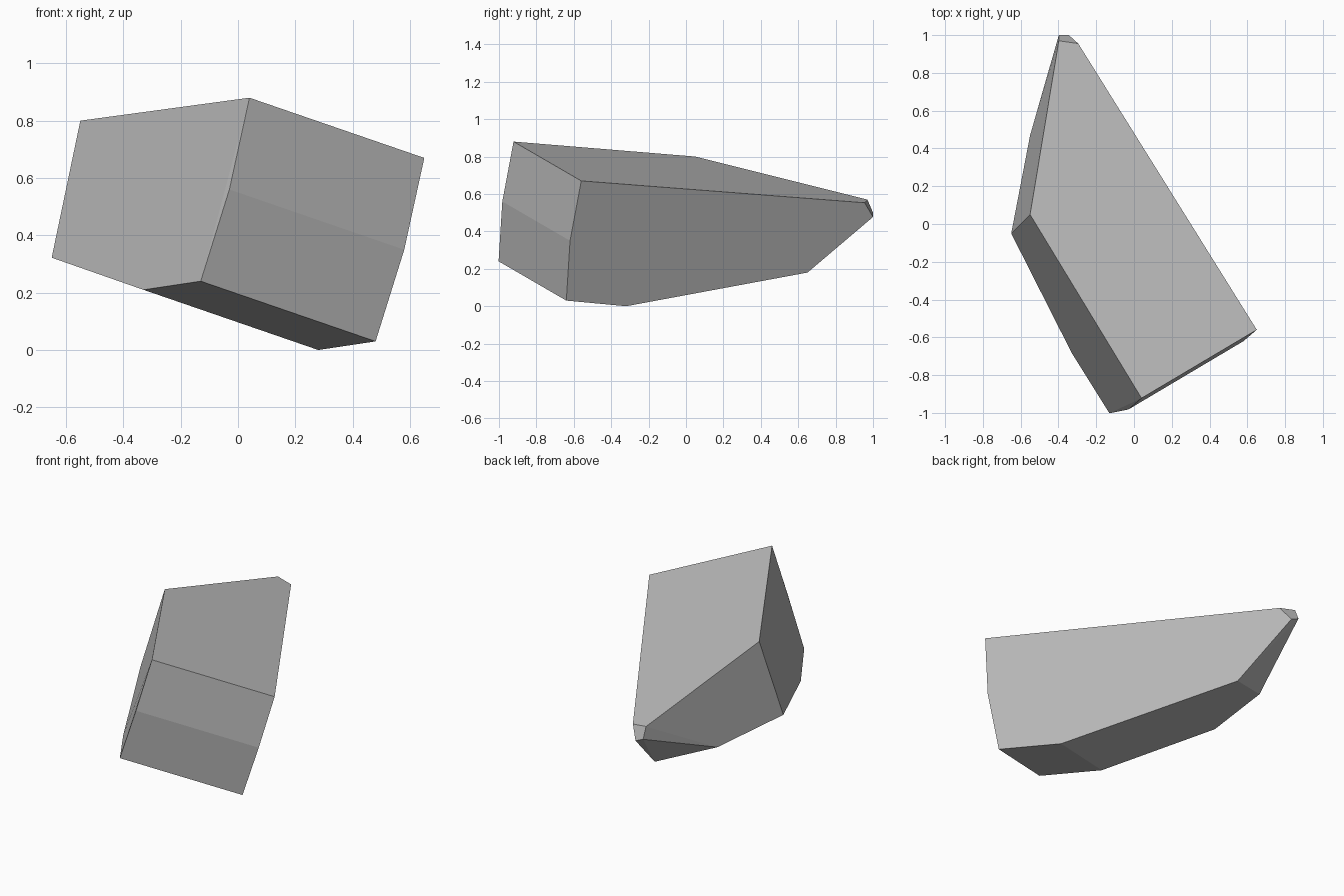
import bpy
import bmesh
from math import radians
from mathutils import Vector

cube = bpy.data.objects.get("Cube")
if cube:
    bpy.data.objects.remove(cube, do_unlink=True)

# Plain stone grey
stone_grey = bpy.data.materials.new("stone_grey")
stone_grey.use_nodes = True
colour = (0.5, 0.5, 0.5, 1.0)
stone_grey.diffuse_color = colour
stone_grey.node_tree.nodes["Principled BSDF"].inputs["Base Color"].default_value = colour

# Profile of the broad right face, blunt end only
blunt_profile = [
    Vector((0.65, -0.56, 0.67)),
    Vector((0.58, -0.62, 0.35)),
    Vector((0.48, -0.64, 0.03)),
    Vector((0.28, -0.32, 0.0)),
]
# The slab thickness carries that profile across to the parallel face
across = Vector((-0.61, -0.362, 0.21))

# Corners of the slanted break on the far side
break_corners = [
    Vector((-0.55, 0.05, 0.80)),
    Vector((-0.65, -0.05, 0.322)),
    Vector((-0.55, 0.47, 0.288)),
    Vector((-0.235, 0.65, 0.18)),
]
# Small chipped facet at the narrow tip
tip_corners = [
    Vector((-0.398, 0.97, 0.57)),
    Vector((-0.295, 0.955, 0.553)),
    Vector((-0.398, 1.0, 0.50)),
    Vector((-0.345, 1.0, 0.477)),
]


def build_faceted_solid(name, corners, material):
    """Wrap the corners in a convex solid and merge its coplanar facets."""
    bm = bmesh.new()
    for corner in corners:
        bm.verts.new(corner)
    bmesh.ops.convex_hull(bm, input=bm.verts[:])
    bmesh.ops.dissolve_limit(
        bm, angle_limit=radians(4), verts=bm.verts[:], edges=bm.edges[:])
    bmesh.ops.recalc_face_normals(bm, faces=bm.faces[:])
    mesh = bpy.data.meshes.new(name)
    bm.to_mesh(mesh)
    bm.free()
    mesh.materials.append(material)
    solid = bpy.data.objects.new(name, mesh)
    bpy.context.collection.objects.link(solid)
    return solid


# Rock shard, flat shaded
opposite_profile = [point + across for point in blunt_profile]
build_faceted_solid(
    "rock_shard",
    blunt_profile + opposite_profile + break_corners + tip_corners,
    stone_grey)
